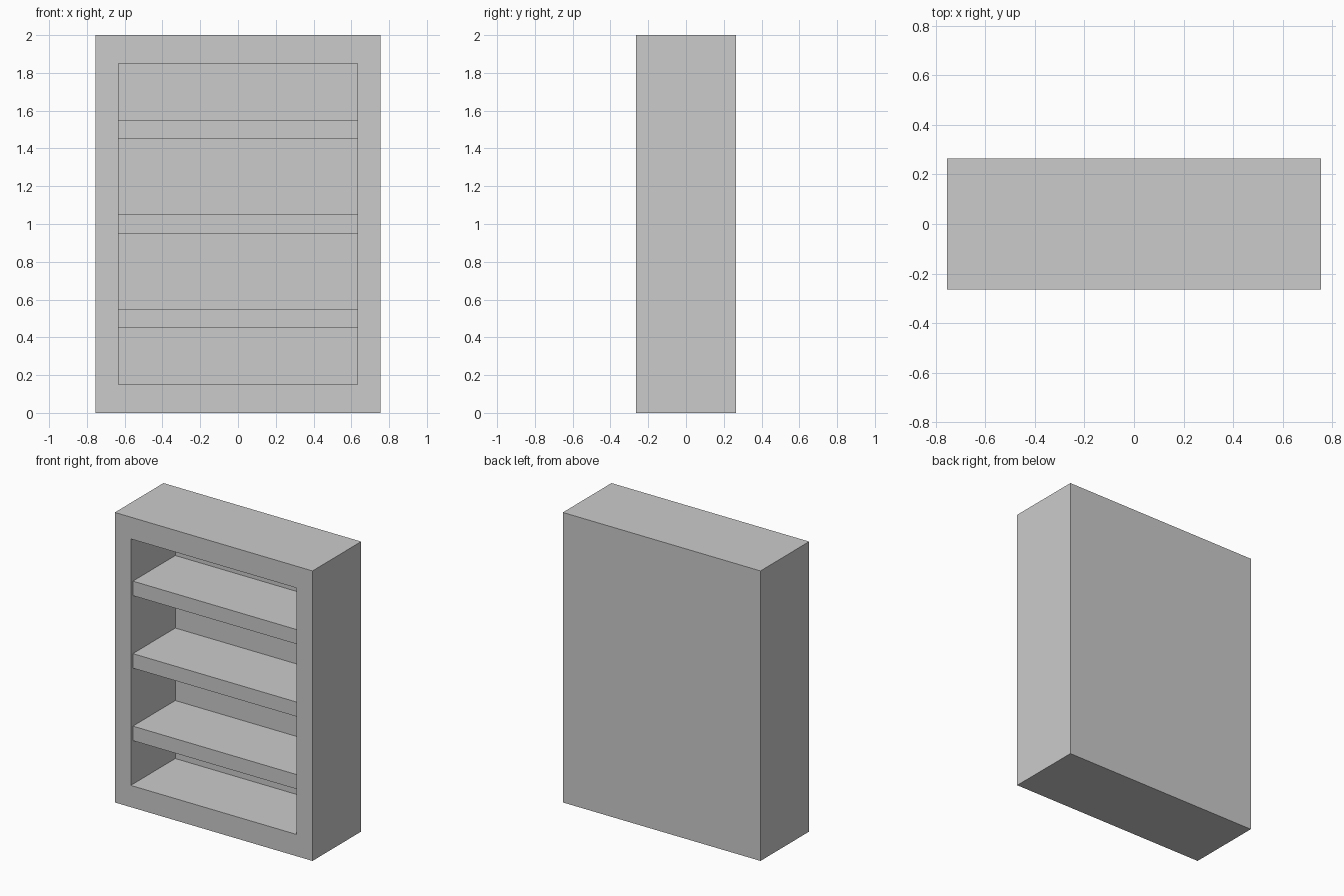
import bpy, bmesh
from mathutils import Matrix, Vector

if "Cube" in bpy.data.objects:
    bpy.data.objects.remove(bpy.data.objects["Cube"])

W, D, H = 1.508, 0.53, 2.0        # outer size
IN_W, IN_Z0, IN_Z1 = 1.265, 0.15, 1.85   # front opening
BACK_Y = 0.22                     # inner face of the back panel
SHELF_Y, SHELF_T = -0.242, 0.10   # shelf front and thickness


def box(bm, size, centre):
    m = Matrix.Translation(centre) @ Matrix.Diagonal((*size, 1))
    bmesh.ops.create_cube(bm, size=1, matrix=m)


def finish(bm, name):
    bmesh.ops.recalc_face_normals(bm, faces=bm.faces)
    me = bpy.data.meshes.new(name)
    bm.to_mesh(me)
    bm.free()
    ob = bpy.data.objects.new(name, me)
    bpy.context.collection.objects.link(ob)
    return ob


# Cabinet body: box with the front face inset and pushed in to the back panel
bm = bmesh.new()
box(bm, (W, D, H), (0, 0, H / 2))
front = min(bm.faces, key=lambda f: f.calc_center_median().y)
bmesh.ops.inset_region(bm, faces=[front], thickness=0.1)
for v in front.verts:
    v.co.x = IN_W / 2 if v.co.x > 0 else -IN_W / 2
    v.co.z = IN_Z1 if v.co.z > H / 2 else IN_Z0
cavity = bmesh.ops.extrude_discrete_faces(bm, faces=[front])["faces"][0]
bmesh.ops.translate(bm, verts=cavity.verts, vec=Vector((0, BACK_Y + D / 2, 0)))
finish(bm, "cabinet_body")

# Three shelves, set slightly back from the front
for i, z in enumerate((0.5, 1.0, 1.5)):
    bm = bmesh.new()
    box(bm, (IN_W, BACK_Y - SHELF_Y, SHELF_T), (0, (BACK_Y + SHELF_Y) / 2, z))
    finish(bm, f"shelf_{i + 1}")
